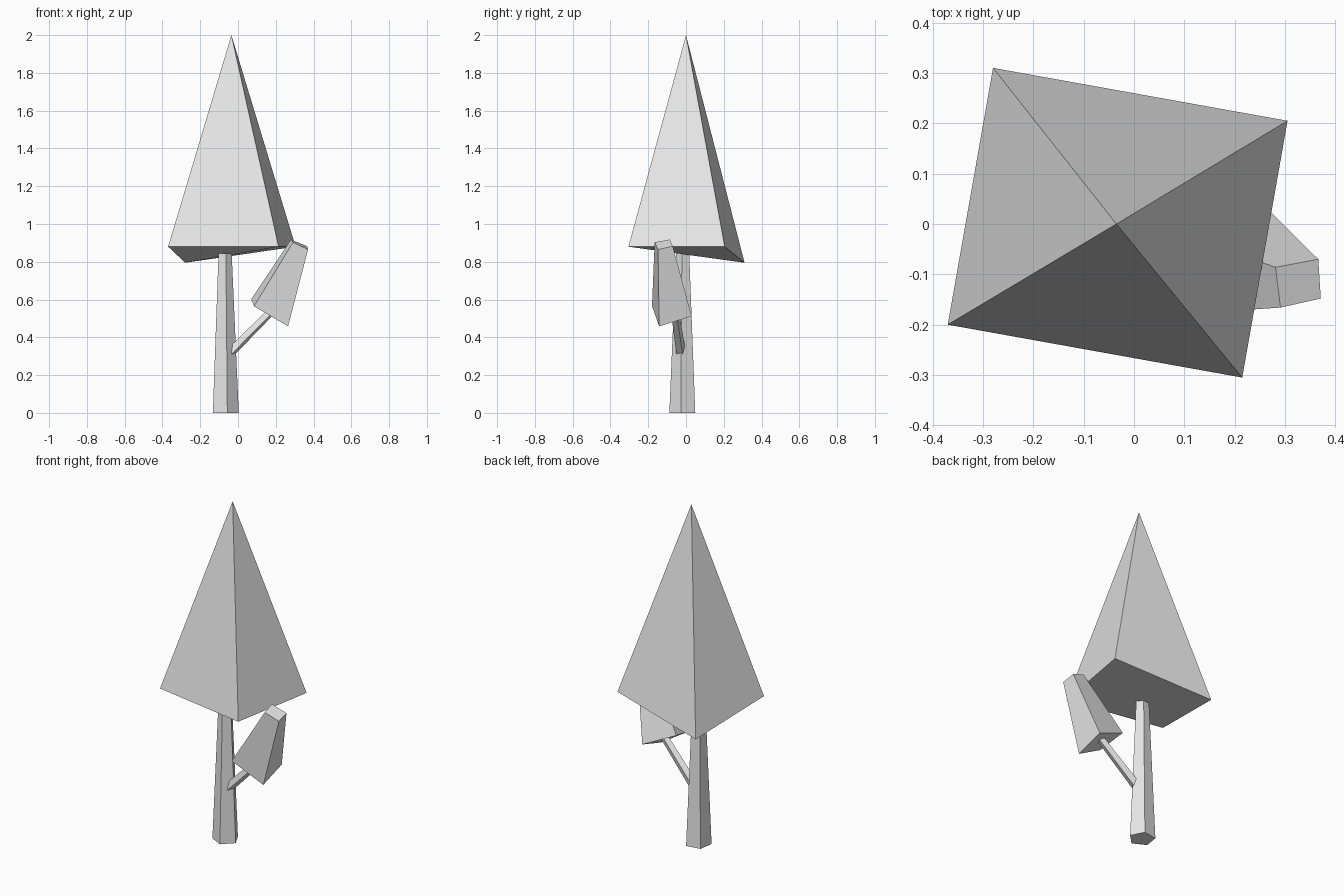
import bpy, bmesh
from math import cos, sin, radians, tau
from mathutils import Vector

cube = bpy.data.objects.get("Cube")
if cube:
    bpy.data.objects.remove(cube, do_unlink=True)

grey = bpy.data.materials.new("light_grey")
grey.use_nodes = True
grey.diffuse_color = (0.8, 0.8, 0.8, 1)
grey.node_tree.nodes["Principled BSDF"].inputs["Base Color"].default_value = (0.8, 0.8, 0.8, 1)


def loft(name, bottom, top):
    """Closed flat-faced solid between two rings; a one-point top makes a pyramid."""
    bm = bmesh.new()
    low = [bm.verts.new(p) for p in bottom]
    high = [bm.verts.new(p) for p in top]
    n = len(low)
    bm.faces.new(low[::-1])
    if len(high) > 1:
        bm.faces.new(high)
    for i in range(n):
        j = (i + 1) % n
        if len(high) == 1:
            bm.faces.new((low[i], low[j], high[0]))
        else:
            bm.faces.new((low[i], low[j], high[j], high[i]))
    bmesh.ops.recalc_face_normals(bm, faces=bm.faces[:])
    mesh = bpy.data.meshes.new(name)
    bm.to_mesh(mesh)
    bm.free()
    mesh.materials.append(grey)
    obj = bpy.data.objects.new(name, mesh)
    bpy.context.collection.objects.link(obj)
    return obj


def ring(center, radius, sides, turn, axis=(0, 0, 1)):
    """Regular polygon around a centre, facing along an axis."""
    rot = Vector((0, 0, 1)).rotation_difference(Vector(axis))
    angles = [radians(turn) + tau * i / sides for i in range(sides)]
    return [Vector(center) + rot @ Vector((radius * cos(a), radius * sin(a), 0)) for a in angles]


# Five-sided tapered trunk
loft("trunk",
     ring((-0.068, -0.016, 0), 0.073, 5, -81),
     ring((-0.07, -0.016, 0.845), 0.037, 5, -81))

# Large pyramid crown with one drooping corner
loft("crown",
     [(-0.37, -0.2, 0.88), (0.215, -0.305, 0.88), (0.305, 0.205, 0.88), (-0.28, 0.31, 0.795)],
     [(-0.035, 0, 2)])

# Thin side branch
start, end = Vector((-0.05, -0.025, 0.31)), Vector((0.2, -0.062, 0.56))
loft("branch",
     ring(start, 0.027, 4, 20, end - start),
     ring(end, 0.021, 4, 20, end - start))

# Small leaning foliage block on the branch
loft("side_foliage",
     [(0.265, -0.142, 0.458), (0.265, 0.03, 0.512), (0.07, -0.01, 0.602), (0.085, -0.18, 0.565)],
     [(0.371, -0.148, 0.865), (0.366, -0.07, 0.882), (0.281, -0.086, 0.918), (0.291, -0.166, 0.903)])
